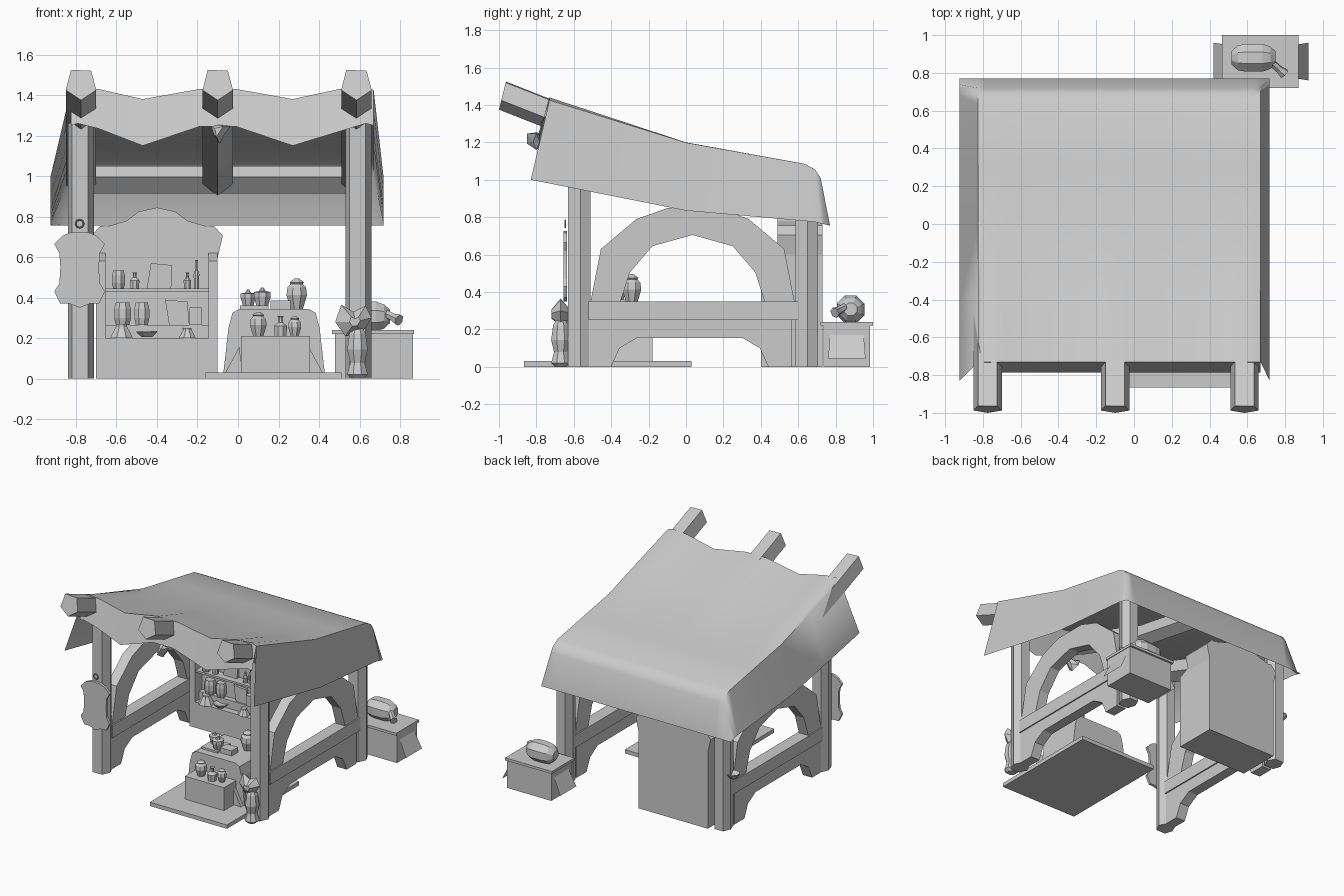
import bpy, bmesh, math
from mathutils import Vector, Matrix

cube = bpy.data.objects.get("Cube")
if cube:
    bpy.data.objects.remove(cube, do_unlink=True)

grey = bpy.data.materials.new("plain grey")
grey.use_nodes = True
tone = (0.6, 0.6, 0.6, 1)
grey.diffuse_color = tone
grey.node_tree.nodes["Principled BSDF"].inputs["Base Color"].default_value = tone


def finish(name, bm, smooth_angle=None, closed=True):
    if closed:
        bmesh.ops.recalc_face_normals(bm, faces=bm.faces)
    mesh = bpy.data.meshes.new(name)
    bm.to_mesh(mesh)
    bm.free()
    mesh.materials.append(grey)
    obj = bpy.data.objects.new(name, mesh)
    bpy.context.collection.objects.link(obj)
    if smooth_angle:
        for poly in mesh.polygons:
            poly.use_smooth = True
        mesh.set_sharp_from_angle(angle=math.radians(smooth_angle))
    return obj


def loft(name, rings):
    """Skin a list of equal closed rings and cap both ends."""
    bm = bmesh.new()
    rows = [[bm.verts.new(p) for p in ring] for ring in rings]
    count = len(rows[0])
    for low, high in zip(rows, rows[1:]):
        for i in range(count):
            j = (i + 1) % count
            bm.faces.new((low[i], low[j], high[j], high[i]))
    bm.faces.new(rows[0])
    bm.faces.new(rows[-1])
    return finish(name, bm)


def prism(name, outline, start, end, axis):
    """Extrude a 2D outline along one axis."""
    place = {"x": lambda p, d: (d, p[0], p[1]),
             "y": lambda p, d: (p[0], d, p[1]),
             "z": lambda p, d: (p[0], p[1], d)}[axis]
    return loft(name, [[place(p, d) for p in outline] for d in (start, end)])


def box(name, x, y, z):
    outline = [(x[0], y[0]), (x[1], y[0]), (x[1], y[1]), (x[0], y[1])]
    return prism(name, outline, z[0], z[1], "z")


def lathe(name, profile, loc, width, height, sides=8, matrix=None):
    rings = []
    for r, h in profile:
        ring = []
        for i in range(sides):
            a = math.tau * (i + 0.5) / sides
            p = Vector((r * width * math.cos(a), r * width * math.sin(a), h * height))
            ring.append((matrix @ p if matrix else p) + Vector(loc))
        rings.append(ring)
    return loft(name, rings)


def mirrored(half, centre):
    """Full outline from the half on the positive side."""
    right = [(centre + u, v) for u, v in half]
    left = [(centre - u, v) for u, v in reversed(half) if u]
    return right + left


def lerp_table(table, t):
    for (a, va), (b, vb) in zip(table, table[1:]):
        if t <= b:
            return va + (vb - va) * (t - a) / (b - a)
    return table[-1][1]


# Rough hewn timber: roof beams and corner posts
timber = [(-.05, .07), (.05, .065), (.075, -.03), (0, -.08), (-.075, -.03)]
trunk = [(-.065, 0), (-.045, -.06), (.035, -.06), (.065, .005), (.035, .06), (-.04, .06)]
beam_path = [(-.98, 1.455), (-.65, 1.325), (0, 1.1), (.63, .985)]
for side, x in (("right", -.775), ("middle", -.1), ("left", .585)):
    loft(side + "_roof_beam",
         [[(x + u, y + v / 4, z + v) for u, v in timber] for y, z in beam_path])
for side, x in (("right", -.775), ("left", .595)):
    for end, y, top in (("front", -.57, 1.27), ("back", .645, .99)):
        prism(side + "_" + end + "_post", [(x + u, y + v) for u, v in trunk], 0, top, "z")
prism("back_cross_beam", [(.55, .995), (.56, 1.05), (.66, 1.05), (.69, .98), (.62, .915)],
      -.8, .64, "x")

# Side frames: arch, rail and footed lower board
arch_outer = [(.545, .35), (.49, .63), (.3, .79), (.13, .85)]
arch_inner = [(0, .705), (.215, .645), (.335, .505), (.385, .35)]
foot_outer = [(.545, 0), (.545, .25)]
foot_inner = [(.28, .155), (.375, .1), (.42, 0)]
for side, x in (("right", -.775), ("left", .595)):
    prism(side + "_arch", mirrored(arch_inner + arch_outer, .035), x - .04, x + .04, "x")
    prism(side + "_lower_board", mirrored(foot_inner + foot_outer, .02), x - .04, x + .04, "x")
    box(side + "_rail", (x - .05, x + .05), (-.52, .6), (.25, .35))

# Cloth roof with hanging edges, resting flat over each beam
slope = [(-.73, 1.44), (0, 1.2), (.635, 1.085), (.69, 1.055), (.72, 1.01), (.77, .755)]
hem = [(-.73, 1.0), (0, .835), (.635, .775), (.77, .755)]
sag = [(-.825, .015), (-.79, 0), (-.69, .01), (-.47, .06), (-.19, .01), (-.01, .01),
       (.27, .06), (.5, .01), (.63, 0), (.67, .015)]
valance = [1.25, 1.26, 1.235, 1.15, 1.245, 1.245, 1.15, 1.22, 1.26, 1.25]
rows = (-.73, -.36, 0, .32, .635, .69, .72, .77)
bm = bmesh.new()
grid = []
for y in rows:
    droop = lerp_table([(-.73, 1), (0, .1), (.77, 0)], y)
    z = lerp_table(slope, y)
    low = lerp_table(hem, y)
    hem_y = y + lerp_table([(-.73, -.1), (0, 0), (.635, .05), (.77, 0)], y)
    row = [(-.925, hem_y, low)]
    row += [(x, y, z - d * droop) for x, d in sag]
    row.append((.718, hem_y, low))
    grid.append([bm.verts.new(p) for p in row])
for a, b in zip(grid, grid[1:]):
    for i in range(len(a) - 1):
        bm.faces.new((a[i], a[i + 1], b[i + 1], b[i]))
edge = [bm.verts.new((x, -.785, z)) for (x, d), z in zip(sag, valance)]
for i in range(len(edge) - 1):
    bm.faces.new((edge[i], edge[i + 1], grid[0][i + 2], grid[0][i + 1]))
finish("cloth_roof", bm, 62, closed=False)

# Cabinet: crowned body with a shelved display front
crown = [(0, .845), (.09, .825), (.15, .78), (.25, .75), (.28, .755), (.325, .705),
         (.3, .6), (.3, 0)]
prism("cabinet_body", mirrored(crown, -.4), .49, .73, "y")
for side, x in (("right", -.7), ("left", -.145)):
    prism("cabinet_" + side + "_side", [(.4, 0), (.4, .58), (.49, .62), (.49, 0)],
          x, x + .045, "x")
box("cabinet_base", (-.655, -.145), (.4, .49), (0, .2))
box("cabinet_step", (-.655, -.145), (.45, .49), (.2, .266))
box("cabinet_shelf", (-.655, -.145), (.41, .49), (.43, .445))

# Floor mat, draped counter and low display box
box("floor_mat", (-.16, .51), (-.865, .03), (0, .03))
drape = [(.17, .345), (.205, .325), (.225, .25), (.25, .03)]
prism("counter", mirrored(drape, .178), -.53, -.18, "y")
box("display_box", (.015, .355), (-.68, -.53), (.03, .21))
for side, s in (("right", -1), ("left", 1)):
    prism(side + "_drape_fold", [(.178 + s * .17, .16), (.178 + s * .24, .03),
                                 (.178 + s * .16, .03)], -.56, -.53, "y")

# Crate with lid, side flaps and a jug lying on top
box("crate", (.48, .865), (.735, .985), (0, .22))
box("crate_lid", (.465, .87), (.72, 1), (.22, .24))
for side, x, s in (("right", .48, -1), ("left", .865, 1)):
    bm = bmesh.new()
    flap = [(x, .77, .17), (x, .95, .17), (x + s * .06, .96, .045), (x + s * .06, .76, .045)]
    bm.faces.new([bm.verts.new(p) for p in flap])
    finish(side + "_crate_flap", bm, closed=False)
jug = [(.45, 0), (.9, .15), (1, .35), (1, .7), (.8, .88), (.45, 1)]
lathe("lying_jug", jug, (.515, .88, .307), .08, .235, matrix=Matrix.Rotation(math.radians(90), 3, "Y"))
spout = Matrix.Rotation(math.radians(110), 3, Vector((.7, .8, 0)))
lathe("jug_neck", [(.7, 0), (.7, .7), (1, 1)], (.71, .87, .33), .03, .12, 6, spout)

# Pots, bottles, bowls and boards on show
shapes = {
    "jar": [(.6, 0), (1, .45), (.9, .7), (.6, .82), (.7, .87), (.2, 1)],
    "barrel": [(.8, 0), (1, .3), (1, .7), (.8, 1)],
    "bottle": [(.9, 0), (1, .5), (.4, .68), (.35, .9), (.5, 1)],
    "bowl": [(1, 0), (.9, .2), (.5, .8), (.5, 1)],
    "dish": [(.5, 0), (1, .8), (1, 1), (.4, .6)],
    "cup": [(.7, 0), (1, .5), (1, .75), (.4, .8), (.15, 1)],
}
wares = [
    ("jar", .29, -.29, .345, .055, .15), ("cup", .05, -.36, .36, .04, .08),
    ("cup", .12, -.42, .36, .045, .09), ("jar", .1, -.6, .21, .045, .12),
    ("bottle", .21, -.62, .21, .035, .1), ("jar", .28, -.6, .21, .035, .1),
    ("barrel", -.59, .45, .445, .035, .09), ("bottle", -.51, .45, .445, .025, .08),
    ("bottle", -.25, .45, .445, .02, .08), ("bottle", -.205, .45, .445, .015, .14),
    ("barrel", -.57, .47, .266, .045, .11), ("barrel", -.475, .47, .266, .04, .11),
    ("bowl", -.575, .43, .2, .06, .07), ("dish", -.45, .43, .205, .055, .03),
    ("bowl", -.25, .43, .2, .045, .05), ("dish", -.85, .63, .4, .05, .04),
]
for i, (kind, x, y, z, width, height) in enumerate(wares):
    lathe(f"{kind}_{i}", shapes[kind], (x, y, z), width, height)
box("serving_tray", (.01, .15), (-.47, -.31), (.345, .36))
box("counter_block", (.16, .26), (-.45, -.37), (.345, .385))
box("small_box", (-.24, -.18), (.44, .49), (.266, .35))
prism("upper_board", [(-.45, .445), (-.33, .445), (-.325, .56), (-.43, .57)], .46, .48, "y")
prism("lower_slate", [(-.34, .266), (-.24, .266), (-.25, .38), (-.36, .39)], .46, .48, "y")

# Hanging sign with scrolled rim
sign = [(0, .725), (.05, .72), (.085, .705), (.125, .665), (.1, .62), (.095, .55),
        (.1, .47), (.125, .43), (.095, .37), (.05, .37), (0, .35)]
prism("hanging_sign", mirrored(sign, -.782), -.655, -.635, "y")
bpy.ops.mesh.primitive_torus_add(location=(-.782, -.645, .765), rotation=(math.radians(90), 0, 0),
                                 major_radius=.02, minor_radius=.004,
                                 major_segments=8, minor_segments=4)
ring = bpy.context.object
ring.name = "sign_ring"
ring.data.materials.append(grey)

# Standing figure with a pointed head beside the left post
figure = [(.6, 0), (1, .08), (.7, .3), (1, .55), (.8, .85), (.4, 1)]
lathe("figure_body", figure, (.59, -.67, 0), .055, .26)
head = [(-.07, .365), (-.01, .33), (.05, .36), (.08, .3), (.03, .22), (-.05, .21), (-.1, .28)]
loft("figure_head", [[(.58 + u * s, -.67 + y, .28 + (v - .28) * s) for u, v in head]
                     for s, y in ((.3, -.05), (1, 0), (.3, .05))])

# Leafy charm under the middle beam
bm = bmesh.new()
bmesh.ops.create_icosphere(bm, subdivisions=1, radius=.06,
                           matrix=Matrix.Translation((-.09, -.8, 1.22)))
for i, v in enumerate(bm.verts):
    if i % 2:
        v.co = v.co.lerp(Vector((-.09, -.8, 1.22)), .45)
finish("hanging_charm", bm)
